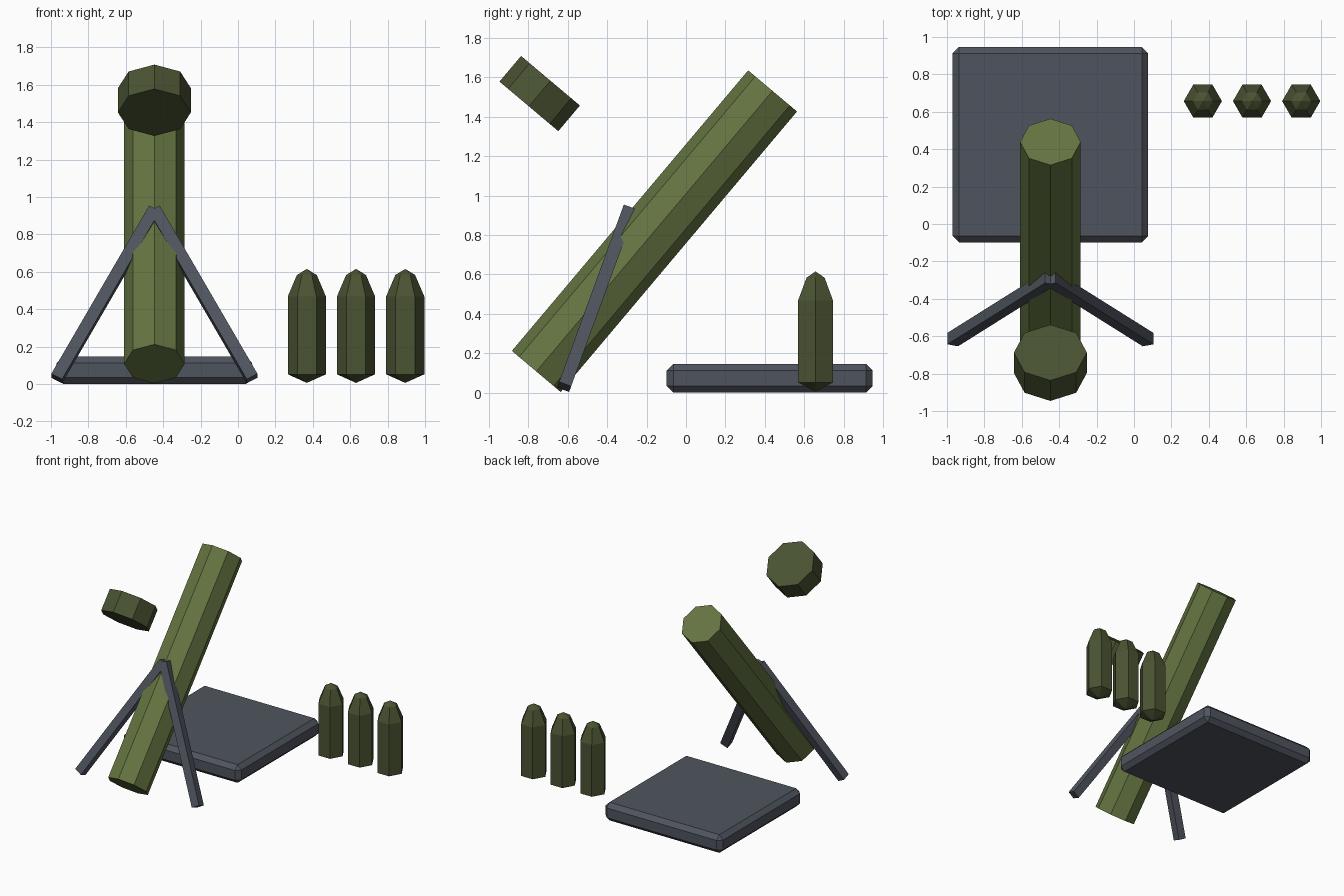
import bpy, bmesh, math
from mathutils import Matrix, Vector

if "Cube" in bpy.data.objects:
    bpy.data.objects.remove(bpy.data.objects["Cube"], do_unlink=True)

CENTRE_X = -0.447
TILT = -0.7


def material(name, rgb):
    """Flat colour given as 0-255 display values."""
    linear = [((c / 255 + 0.055) / 1.055) ** 2.4 for c in rgb] + [1]
    mat = bpy.data.materials.new(name)
    mat.use_nodes = True
    mat.diffuse_color = linear
    bsdf = mat.node_tree.nodes["Principled BSDF"]
    bsdf.inputs["Base Color"].default_value = linear
    bsdf.inputs["Roughness"].default_value = 0.9
    return mat


olive = material("olive green", (100, 116, 65))
dark_olive = material("dark olive", (74, 83, 50))
steel = material("grey steel", (79, 84, 94))


def add_object(name, bm, mat, matrix):
    bmesh.ops.recalc_face_normals(bm, faces=bm.faces)
    mesh = bpy.data.meshes.new(name)
    bm.to_mesh(mesh)
    bm.free()
    mesh.materials.append(mat)
    obj = bpy.data.objects.new(name, mesh)
    obj.matrix_world = matrix
    bpy.context.collection.objects.link(obj)
    return obj


def lathe(name, profile, sides, mat, matrix):
    """Faceted solid from (radius, height) pairs; zero radius makes a tip."""
    bm = bmesh.new()
    rings = []
    for r, z in profile:
        count = sides if r else 1
        angles = [math.tau * i / sides for i in range(count)]
        rings.append([bm.verts.new((r * math.cos(a), r * math.sin(a), z)) for a in angles])
    for low, high in zip(rings, rings[1:]):
        for i in range(sides):
            j = (i + 1) % sides
            corners = [low[i % len(low)], low[j % len(low)],
                       high[j % len(high)], high[i % len(high)]]
            bm.faces.new(list(dict.fromkeys(corners)))
    for ring in (rings[0], rings[-1]):
        if len(ring) > 1:
            bm.faces.new(ring)
    return add_object(name, bm, mat, matrix)


def box(name, size, mat, matrix):
    bm = bmesh.new()
    bmesh.ops.create_cube(bm, size=1)
    bmesh.ops.scale(bm, vec=Vector(size), verts=bm.verts)
    return add_object(name, bm, mat, matrix)


def drum(name, radius, length, mat, y, z):
    """Eight-sided cylinder leaning back along the firing direction."""
    matrix = Matrix.Translation((CENTRE_X, y, z)) @ Matrix.Rotation(TILT, 4, "X")
    return lathe(name, [(radius, -length / 2), (radius, length / 2)], 8, mat, matrix)


# Barrel and the loose muzzle ring
drum("barrel", 0.162, 1.86, olive, -0.16, 0.819)
drum("muzzle_ring", 0.195, 0.17, dark_olive, -0.742, 1.517)

# Chamfered base plate
plate = box("base_plate", (1.045, 1.045, 0.146), steel,
            Matrix.Translation((CENTRE_X, 0.424, 0.073)))
bevel = plate.modifiers.new("chamfer", "BEVEL")
bevel.width = 0.034
bevel.segments = 1

# Splayed bipod legs meeting in front of the barrel
for side, label in ((-1, "right"), (1, "left")):
    turn = Matrix.Rotation(-0.35, 4, "X") @ Matrix.Rotation(-0.5 * side, 4, "Y")
    place = Matrix.Translation((CENTRE_X + 0.261 * side, -0.454, 0.479))
    box(f"bipod_leg_{label}", (0.065, 0.065, 1.09), steel, place @ turn)

# Row of standing shells
shell_profile = [(0, 0.006), (0.102, 0.052), (0.102, 0.468), (0.053, 0.583), (0, 0.615)]
for i in range(3):
    lathe(f"shell_{i + 1}", shell_profile, 6, dark_olive,
          Matrix.Translation((0.368 + 0.263 * i, 0.657, 0)))
